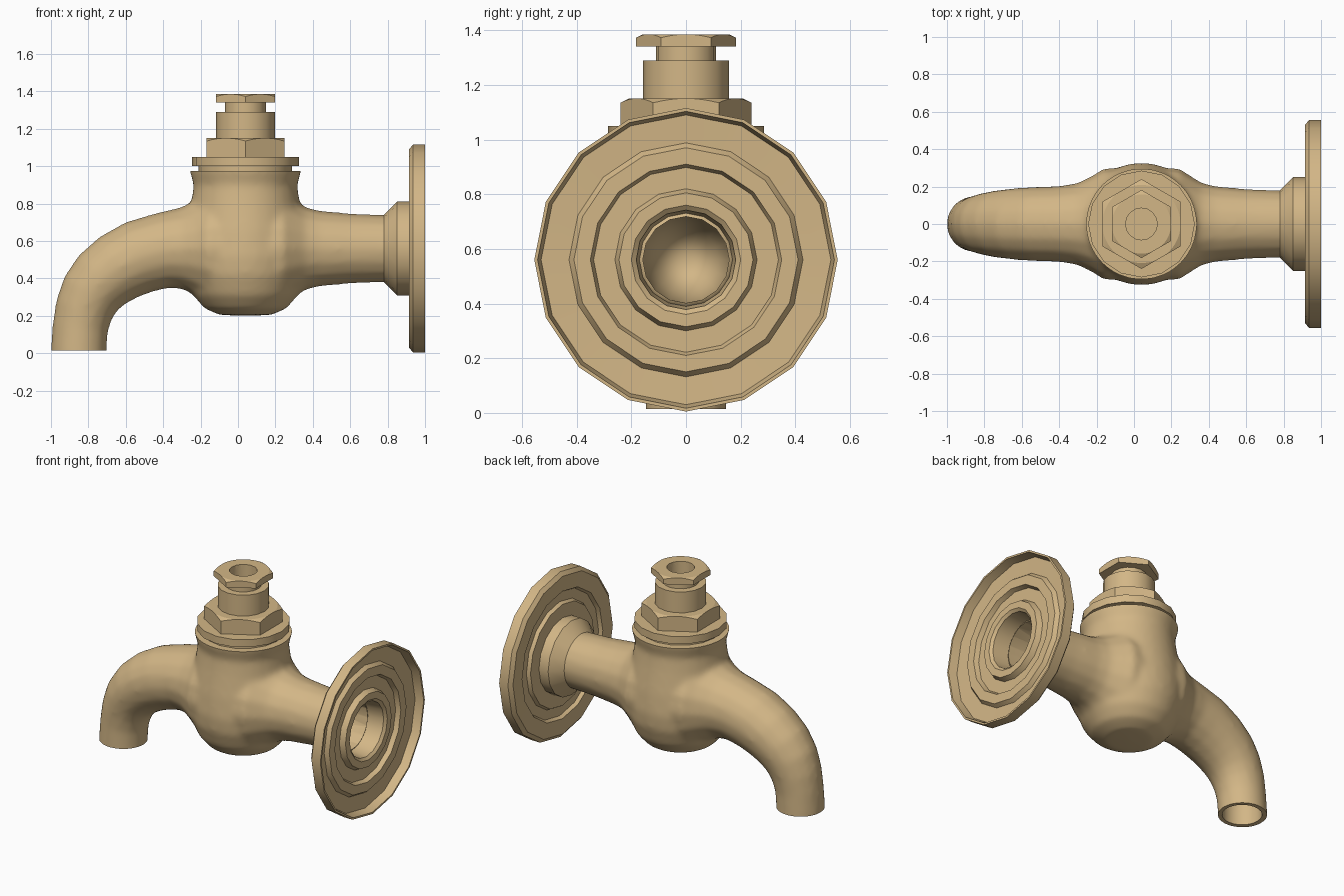
import bpy, bmesh, math
from mathutils import Matrix, Vector

cube = bpy.data.objects.get("Cube")
if cube:
    bpy.data.objects.remove(cube, do_unlink=True)

STEM_X = 0.04     # vertical axis of the valve
PIPE_Z = 0.56     # height of the horizontal axis

brass = bpy.data.materials.new("pale_brass")
brass.use_nodes = True
brass.diffuse_color = (0.65, 0.47, 0.24, 1)
brass.node_tree.nodes["Principled BSDF"].inputs["Base Color"].default_value = (0.65, 0.47, 0.24, 1)


def make(name, bm):
    bmesh.ops.recalc_face_normals(bm, faces=bm.faces)
    mesh = bpy.data.meshes.new(name)
    bm.to_mesh(mesh)
    bm.free()
    mesh.materials.append(brass)
    obj = bpy.data.objects.new(name, mesh)
    bpy.context.collection.objects.link(obj)
    return obj


def lathe(name, profile, axis="Z", sides=16, closed=False, x=STEM_X):
    """Spin (radius, position along axis) points around the stem or the pipe axis."""
    bm = bmesh.new()
    if axis == "Z":
        centre, direction = Vector((x, 0, 0)), Vector((0, 0, 1))
        points = [(x, r, h) for r, h in profile]
    else:
        centre, direction = Vector((0, 0, PIPE_Z)), Vector((1, 0, 0))
        points = [(h, 0, PIPE_Z + r) for r, h in profile]
    verts = [bm.verts.new(p) for p in points]
    edges = [bm.edges.new(pair) for pair in zip(verts, verts[1:])]
    if closed:
        edges.append(bm.edges.new((verts[-1], verts[0])))
    bmesh.ops.spin(bm, geom=verts + edges, cent=centre, axis=direction,
                   angle=math.tau, steps=sides, use_duplicate=False)
    bmesh.ops.remove_doubles(bm, verts=bm.verts, dist=0.0005)
    return make(name, bm)


def box(name, low, high):
    bm = bmesh.new()
    bmesh.ops.create_cube(bm, size=1)
    low, high = Vector(low), Vector(high)
    bm.transform(Matrix.Translation((low + high) / 2) @ Matrix.Diagonal((*(high - low), 1)))
    return make(name, bm)


def select(obj):
    bpy.ops.object.select_all(action="DESELECT")
    obj.select_set(True)
    bpy.context.view_layer.objects.active = obj


def smooth(obj, degrees=32):
    select(obj)
    bpy.ops.object.shade_smooth_by_angle(angle=math.radians(degrees))


def apply_booleans(obj, operation, cutters):
    for cutter in cutters:
        cutter.hide_render = True
        mod = obj.modifiers.new(cutter.name, "BOOLEAN")
        mod.operation, mod.object, mod.solver = operation, cutter, "EXACT"
    select(obj)
    bpy.ops.object.convert(target="MESH")
    for cutter in cutters:
        bpy.data.objects.remove(cutter, do_unlink=True)


def pipe(name, path):
    """Round tube along (x, z, radius) points."""
    curve = bpy.data.curves.new(name, "CURVE")
    curve.dimensions = "3D"
    curve.bevel_depth = 1
    curve.bevel_resolution = 6
    curve.use_fill_caps = True
    spline = curve.splines.new("POLY")
    spline.points.add(len(path) - 1)
    for point, (x, z, r) in zip(spline.points, path):
        point.co, point.radius = (x, 0, z, 1), r
    obj = bpy.data.objects.new(name, curve)
    bpy.context.collection.objects.link(obj)
    select(obj)
    bpy.ops.object.convert(target="MESH")
    obj = bpy.context.view_layer.objects.active
    obj.data.materials.clear()
    obj.data.materials.append(brass)
    return obj


def hex_nut(name, corner, bottom, top, hole=None):
    """Six-sided nut with corners on the y axis and a turned chamfer on top."""
    bm = bmesh.new()
    bmesh.ops.create_cone(bm, cap_ends=True, segments=6, radius1=corner, radius2=corner, depth=top - bottom)
    if abs(max(v.co.y for v in bm.verts) - corner) > 0.001:
        bm.transform(Matrix.Rotation(math.pi / 6, 4, "Z"))
    bm.transform(Matrix.Translation((STEM_X, 0, (top + bottom) / 2)))
    nut = make(name, bm)
    flat = corner * 0.87
    chamfer = lathe("chamfer", [(0, bottom - 0.1), (corner + 0.1, bottom - 0.1),
                                (corner + 0.1, top - 0.065), (flat, top), (0, top)], sides=48)
    apply_booleans(nut, "INTERSECT", [chamfer])
    if hole:
        bore = lathe("bore", [(0, top - 0.1), (hole, top - 0.1), (hole, top + 0.1), (0, top + 0.1)])
        apply_booleans(nut, "DIFFERENCE", [bore])
    smooth(nut, 25)


# Cast body: bowl, flared inlet pipe and curved spout fused together
bowl = lathe("valve_body", [(0, 0.2), (0.14, 0.205), (0.22, 0.24), (0.28, 0.31), (0.32, 0.42),
                            (0.328, 0.52), (0.315, 0.65), (0.29, 0.8), (0.277, 0.9),
                            (0.3, 0.98), (0.3, 1.05), (0, 1.05)], sides=32)
inlet = pipe("inlet_pipe", [(0.04, PIPE_Z, 0.3), (0.24, PIPE_Z, 0.3), (0.3, PIPE_Z, 0.26),
                            (0.36, PIPE_Z, 0.222), (0.43, PIPE_Z, 0.204), (0.6, PIPE_Z, 0.188),
                            (0.86, PIPE_Z, 0.178)])
spout = pipe("spout", [(0.04, PIPE_Z, 0.3), (-0.16, PIPE_Z, 0.3), (-0.22, PIPE_Z, 0.26),
                       (-0.3, 0.56, 0.22), (-0.4, 0.55, 0.204), (-0.53, 0.515, 0.2),
                       (-0.64, 0.46, 0.192), (-0.725, 0.395, 0.182), (-0.785, 0.32, 0.17),
                       (-0.822, 0.235, 0.158), (-0.843, 0.14, 0.15), (-0.852, 0.02, 0.15),
                       (-0.852, -0.08, 0.15)])
select(bowl)
inlet.select_set(True)
spout.select_set(True)
bpy.ops.object.join()
remesh = bowl.modifiers.new("fuse", "REMESH")
remesh.mode, remesh.voxel_size = "VOXEL", 0.016
relax = bowl.modifiers.new("relax", "SMOOTH")
relax.factor, relax.iterations = 0.5, 14

# Trim the ends and bore out the inlet and the outlet
apply_booleans(bowl, "DIFFERENCE", [
    box("trim_outlet", (-1.2, -0.3, -0.3), (-0.5, 0.3, 0.015)),
    box("trim_neck", (-0.5, -0.5, 0.975), (0.5, 0.5, 1.2)),
    lathe("outlet_bore", [(0, -0.1), (0.12, -0.1), (0.12, 0.1), (0.105, 0.2), (0, 0.24)],
          sides=24, x=-0.848),
    lathe("inlet_bore", [(0, 1.1), (0.16, 1.1), (0.155, 0.45), (0.12, 0.25), (0, 0.1)],
          axis="X", sides=16),
])
smooth(bowl, 40)

# Wall plate: pressed dish with a raised ring, and the collar around the inlet
smooth(lathe("wall_plate", [(0.18, 0.78), (0.25, 0.85), (0.25, 0.918), (0.34, 0.918), (0.352, 0.94),
                            (0.415, 0.94), (0.428, 0.918), (0.53, 0.915), (0.555, 0.935), (0.555, 1.0),
                            (0.543, 1.0), (0.53, 0.945), (0.428, 0.94), (0.41, 0.965), (0.35, 0.965),
                            (0.338, 0.935), (0.26, 0.935), (0.245, 0.97), (0.2, 0.97), (0.182, 0.955),
                            (0.165, 0.79)], axis="X", closed=True))

# Bonnet: washer, flange and nut
smooth(lathe("bonnet_flange", [(0, 0.96), (0.25, 0.96), (0.25, 1.0), (0.285, 1.0), (0.285, 1.05), (0, 1.05)]))
hex_nut("bonnet_nut", 0.24, 1.05, 1.15)

# Stem sleeve with its narrow neck, hollow at the top
smooth(lathe("stem_sleeve", [(0, 1.14), (0.157, 1.14), (0.157, 1.29), (0.11, 1.29), (0.11, 1.35),
                             (0.085, 1.35), (0.085, 1.28), (0, 1.28)]))
hex_nut("gland_nut", 0.182, 1.34, 1.385, hole=0.085)
